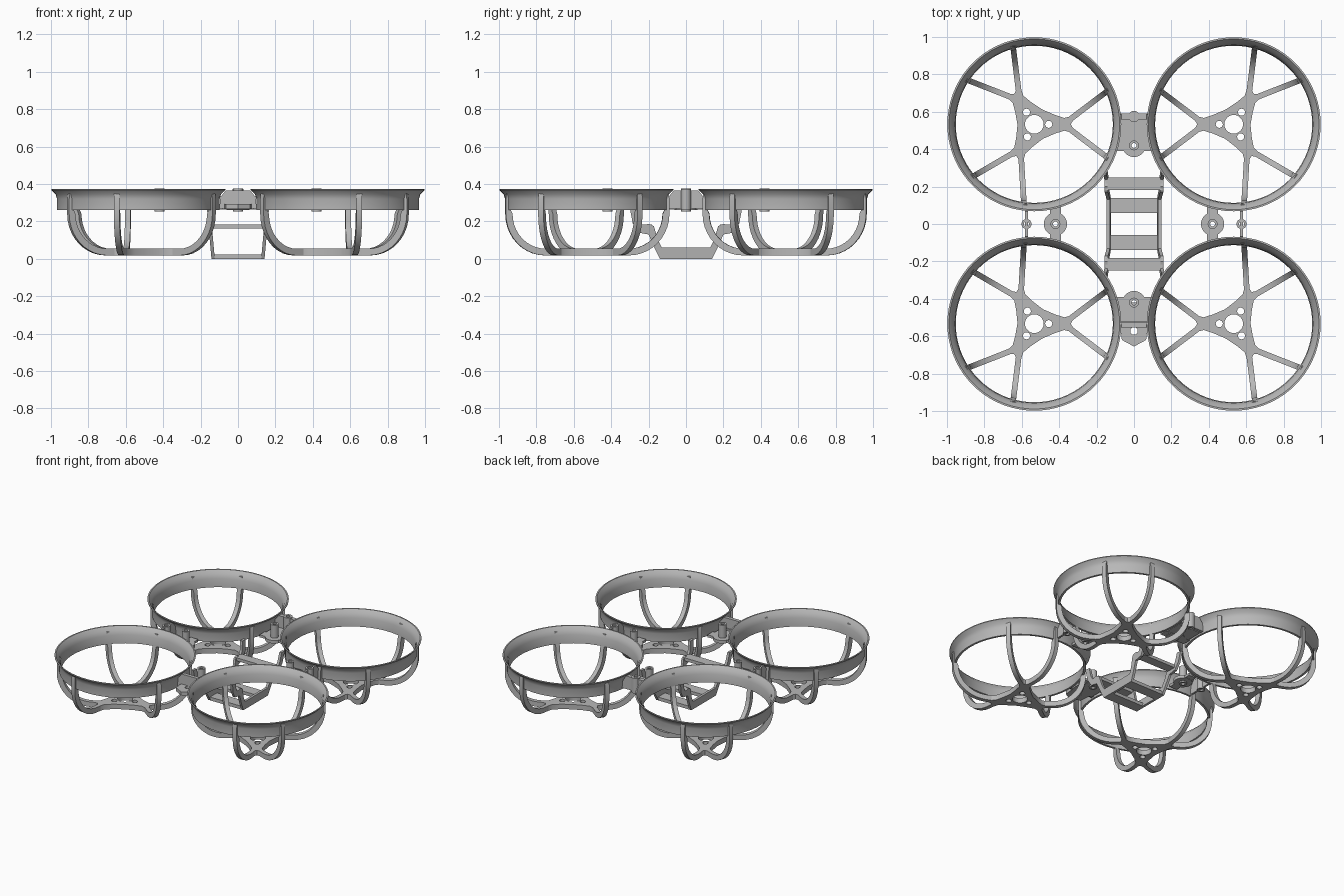
import bpy, bmesh, math
from mathutils import Matrix, Vector

cube = bpy.data.objects.get("Cube")
if cube:
    bpy.data.objects.remove(cube, do_unlink=True)

grey = bpy.data.materials.new("light grey plastic")
grey.use_nodes = True
colour = (0.48, 0.48, 0.48, 1)
grey.diffuse_color = colour
grey.node_tree.nodes["Principled BSDF"].inputs["Base Color"].default_value = colour


def finish(name, mesh, mirror=""):
    """Clean the mesh, shade it and mirror it about the chosen world axes."""
    bm = bmesh.new()
    bm.from_mesh(mesh)
    bmesh.ops.remove_doubles(bm, verts=bm.verts, dist=0.0002)
    bmesh.ops.recalc_face_normals(bm, faces=bm.faces)
    bm.to_mesh(mesh)
    bm.free()
    mesh.materials.clear()
    mesh.materials.append(grey)
    ob = bpy.data.objects.new(name, mesh)
    bpy.context.collection.objects.link(ob)
    bpy.ops.object.select_all(action='DESELECT')
    ob.select_set(True)
    bpy.context.view_layer.objects.active = ob
    bpy.ops.object.shade_smooth_by_angle(angle=math.radians(35))
    if mirror:
        mod = ob.modifiers.new("Mirror", 'MIRROR')
        mod.use_axis = ["x" in mirror, "y" in mirror, False]
        mod.use_mirror_merge = False
    return ob


def plate(name, loops, thick, matrix, mirror=""):
    """Flat plate from an outline and holes, centred on its local plane."""
    cu = bpy.data.curves.new(name, 'CURVE')
    cu.dimensions = '2D'
    cu.fill_mode = 'BOTH'
    cu.extrude = thick / 2
    for loop in loops:
        sp = cu.splines.new('POLY')
        sp.points.add(len(loop) - 1)
        for p, (x, y) in zip(sp.points, loop):
            p.co = (x, y, 0, 1)
        sp.use_cyclic_u = True
    tmp = bpy.data.objects.new("outline", cu)
    bpy.context.collection.objects.link(tmp)
    dg = bpy.context.evaluated_depsgraph_get()
    mesh = bpy.data.meshes.new_from_object(tmp.evaluated_get(dg))
    bpy.data.objects.remove(tmp, do_unlink=True)
    mesh.transform(matrix)
    return finish(name, mesh, mirror)


def circle(x, y, r, n=24):
    return [(x + r * math.cos(math.tau * i / n), y + r * math.sin(math.tau * i / n)) for i in range(n)]


def rect(x, y, w, d):
    return [(x - w, y - d), (x + w, y - d), (x + w, y + d), (x - w, y + d)]


def polar(r, deg, side=0):
    a = math.radians(deg)
    return (r * math.cos(a) - side * math.sin(a), r * math.sin(a) + side * math.cos(a))


def upright(x, y, z, direction):
    """Local x runs along the direction, local y points up."""
    d = Vector((direction[0], direction[1], 0)).normalized()
    n = d.cross(Vector((0, 0, 1)))
    m = Matrix(((d.x, 0, n.x), (d.y, 0, n.y), (0, 1, 0))).to_4x4()
    return Matrix.Translation((x, y, z)) @ m


def at(x, y, z):
    return Matrix.Translation((x, y, z))


C = 0.533

# Flared propeller ducts
profile = [(0.435, 0.26), (0.435, 0.32), (0.442, 0.345), (0.465, 0.368), (0.465, 0.373),
           (0.456, 0.373), (0.436, 0.35), (0.424, 0.32), (0.42, 0.26)]
bm = bmesh.new()
vs = [bm.verts.new((r, 0, z)) for r, z in profile]
edges = [bm.edges.new((vs[i - 1], vs[i])) for i in range(len(vs))]
bmesh.ops.spin(bm, geom=vs + edges, cent=(0, 0, 0), axis=(0, 0, 1), angle=math.tau, steps=72)
bmesh.ops.translate(bm, verts=bm.verts, vec=(C, C, 0))
duct = bpy.data.meshes.new("duct")
bm.to_mesh(duct)
bm.free()
finish("duct", duct, "xy")

# Motor mounts: three lobes with a shaft hole and screw holes
lobes = {180: (155, 205), 57: (33, 75), -61: (-83, -40)}
order = [-61, 57, 180]
outline = []
for i, a in enumerate(order):
    for r, s in [(0.11, -0.05), (0.16, -0.034), (0.20, -0.044), (0.215, -0.034), (0.195, 0),
                 (0.215, 0.034), (0.20, 0.044), (0.16, 0.034), (0.11, 0.05)]:
        outline.append(polar(r, a, s))
    following = order[(i + 1) % 3] + (360 if i == 2 else 0)
    outline.append(polar(0.09, (a + following) / 2))
holes = [circle(0, 0, 0.05)] + [circle(*polar(0.077, a), 0.019, 16) for a in order]
plate("motor_mount", [outline] + holes, 0.036, at(C, C, 0.036), "xy")

# Curved struts from each lobe up to the duct
for lobe, ends in lobes.items():
    for end in ends:
        side = 0.022 if end > lobe else -0.022
        start = Vector(polar(0.185, lobe, side))
        stop = Vector(polar(0.447, end))
        L = (stop - start).length
        flat = 0.2 * L
        steps = [math.radians(-90 + 9 * i) for i in range(11)]
        outer = [(flat + (L - flat) * math.cos(t), 0.24 + 0.222 * math.sin(t)) for t in steps]
        inner = [(flat + (L - flat - 0.036) * math.cos(t), 0.24 + 0.186 * math.sin(t)) for t in steps]
        side_view = [(0, 0.018)] + outer + [(L, 0.32), (L - 0.004, 0.35), (L - 0.016, 0.345),
                                           (L - 0.02, 0.275)] + inner[::-1] + [(0, 0.054)]
        plate("duct_strut", [side_view], 0.03,
              upright(C + start.x, C + start.y, 0, stop - start), "xy")

# Bridges between neighbouring ducts, with walls and screw tubes
wall = [(-0.1, 0.27), (0.1, 0.27), (0.094, 0.33), (0.066, 0.365), (-0.066, 0.365), (-0.094, 0.33)]
plate("side_wall", [wall], 0.014, upright(0.575, 0, 0, (0, 1)), "x")
plate("side_wall_tube", [circle(0.575, 0, 0.027), circle(0.575, 0, 0.014)], 0.11, at(0, 0, 0.317), "x")
plate("back_wall", [wall], 0.03, upright(0, 0.575, 0, (1, 0)))
plate("back_wall_tube", [circle(0, 0.575, 0.03), circle(0, 0.575, 0.014)], 0.11, at(0, 0, 0.317))
plate("front_wall", [wall], 0.025, upright(0, -0.54, 0, (1, 0)))
nose = [(-0.075, -0.52), (-0.065, -0.62), (0, -0.655), (0.065, -0.62), (0.075, -0.52)]
plate("front_nose_plate", [nose, circle(0, -0.572, 0.02)], 0.025, at(0, 0, 0.28))

# Board mounting bosses on short cross webs
for x, y, mirror in [(0.42, 0, "x"), (0, 0.42, "y")]:
    web = rect(x, y, 0.03, 0.1) if mirror == "x" else rect(x, y, 0.1, 0.03)
    plate("mount_web", [web, circle(x, y, 0.013)], 0.018, at(0, 0, 0.272), mirror)
    plate("mount_disc", [circle(x, y, 0.062, 32), circle(x, y, 0.013)], 0.022, at(0, 0, 0.272), mirror)
    plate("mount_tube", [circle(x, y, 0.026), circle(x, y, 0.013)], 0.125, at(0, 0, 0.314), mirror)
plate("back_web", [rect(0, 0.51, 0.09, 0.06)], 0.016, at(0, 0, 0.272))
plate("front_web", [rect(0, -0.48, 0.085, 0.06)], 0.016, at(0, 0, 0.272))

# Battery cradle: sloping side plates with stepped hangers up to the ducts
half = [(0.14, 0), (0.165, 0.05), (0.2, 0.13), (0.255, 0.14), (0.285, 0.19), (0.3, 0.27), (0.262, 0.27),
        (0.25, 0.205), (0.235, 0.178), (0.2, 0.187), (0.172, 0.175), (0.15, 0.1), (0.13, 0.06)]
side_plate = half + [(-y, z) for y, z in reversed(half)]
lean = Matrix.Identity(4)
lean[0][2] = 0.09
plate("cradle_side", [side_plate], 0.018, lean @ upright(0.133, 0, 0, (0, 1)), "x")
plate("cradle_floor_bar", [rect(0, 0.1, 0.135, 0.04)], 0.024, at(0, 0, 0.012), "y")
plate("cradle_top_bar", [rect(0, 0.215, 0.152, 0.034)], 0.022, at(0, 0, 0.172), "y")
